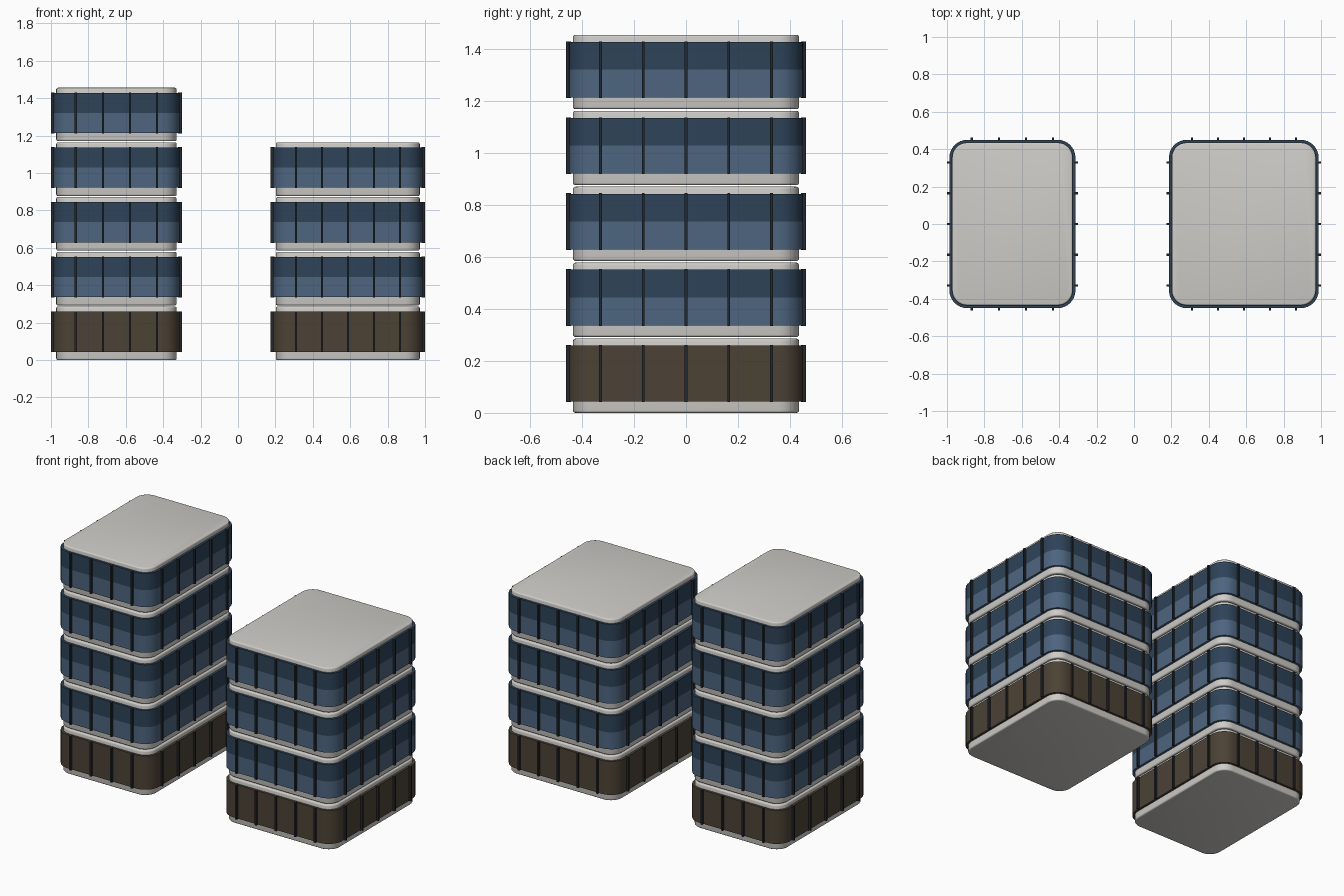
import bpy, bmesh, math

if "Cube" in bpy.data.objects:
    bpy.data.objects.remove(bpy.data.objects["Cube"])

FLOOR = 0.2925          # floor-to-floor pitch
BODY_H = 0.286          # height of one storey block
BAND = (0.044, 0.259)   # glazing band within a storey
SPLIT = 0.152           # height of the tone change in the glass
HALF_Y = 0.45           # glass half depth


def mat(name, rgb):
    m = bpy.data.materials.new(name)
    m.diffuse_color = (*rgb, 1)
    m.use_nodes = True
    m.node_tree.nodes["Principled BSDF"].inputs["Base Color"].default_value = m.diffuse_color
    return m


CONCRETE = mat("pale concrete", (0.62, 0.61, 0.58))
NAVY = mat("dark blue glass", (0.027, 0.056, 0.098))
BLUE = mat("light blue glass", (0.075, 0.130, 0.215))
BROWN = mat("brown lobby glass", (0.072, 0.055, 0.036))
FRAME = mat("dark frame", (0.017, 0.021, 0.026))


def outline(hx, hy, r, n=8):
    """Rounded rectangle, counter-clockwise."""
    pts = []
    for k, (sx, sy) in enumerate([(1, 1), (-1, 1), (-1, -1), (1, -1)]):
        for i in range(n + 1):
            a = math.pi / 2 * (k + i / n)
            pts.append((sx * (hx - r) + r * math.cos(a), sy * (hy - r) + r * math.sin(a)))
    return pts


def loft(name, rings, mats, loc, caps=False, mat_rule=None):
    """Skin a stack of (hx, hy, r, z) rounded rectangles."""
    bm = bmesh.new()
    loops = [[bm.verts.new((x, y, z)) for x, y in outline(hx, hy, r)] for hx, hy, r, z in rings]
    for j, (a, b) in enumerate(zip(loops, loops[1:])):
        for i in range(len(a)):
            k = (i + 1) % len(a)
            f = bm.faces.new((a[i], a[k], b[k], b[i]))
            if mat_rule:
                f.material_index = mat_rule(j)
    if caps:
        bm.faces.new(loops[0][::-1])
        bm.faces.new(loops[-1])
    return finish(name, bm, mats, loc, True)


def finish(name, bm, mats, loc, smooth=False):
    me = bpy.data.meshes.new(name)
    bm.to_mesh(me)
    bm.free()
    for m in mats:
        me.materials.append(m)
    ob = bpy.data.objects.new(name, me)
    ob.location = loc
    bpy.context.collection.objects.link(ob)
    if smooth:
        bpy.ops.object.select_all(action='DESELECT')
        ob.select_set(True)
        bpy.context.view_layer.objects.active = ob
        bpy.ops.object.shade_smooth_by_angle(angle=math.radians(35))
    return ob


def box(bm, c, s):
    res = bmesh.ops.create_cube(bm, size=1)
    for v in res["verts"]:
        v.co = [c[i] + v.co[i] * s[i] for i in range(3)]


def storey(tag, cx, hx, z, xs, lobby):
    loc = (cx, 0, z)
    # concrete block with softened top and bottom edges
    bx, by, r = hx - 0.015, HALF_Y - 0.015, 0.08
    rings = []
    b = 0.009
    for t in (0, 30, 60, 90):
        a = math.radians(t)
        d = b * (1 - math.sin(a))
        rings.append((bx - d, by - d, r - d, b * (1 - math.cos(a))))
    rings += [(x, y, q, BODY_H - h) for x, y, q, h in reversed(rings)]
    loft(tag + "_block", rings, [CONCRETE], loc, True)

    # glass band wrapped around the block
    inner = (hx - 0.02, HALF_Y - 0.02, 0.075)
    outer = (hx, HALF_Y, 0.095)
    band = [(*inner, BAND[0]), (*outer, BAND[0]), (*outer, SPLIT),
            (*outer, BAND[1]), (*inner, BAND[1])]
    mats = [BROWN, BROWN] if lobby else [BLUE, NAVY]
    loft(tag + "_glass_band", band, mats, loc, False, lambda j: int(j >= 2))

    # upright mullions on all four sides
    bm = bmesh.new()
    zc, h = (BAND[0] + BAND[1]) / 2, BAND[1] - BAND[0] + 0.004
    for s in (-1, 1):
        for x in xs:
            box(bm, (x, s * (HALF_Y + 0.003), zc), (0.011, 0.02, h))
        for i in range(-2, 3):
            box(bm, (s * (hx + 0.003), i * 0.1645, zc), (0.02, 0.011, h))
    finish(tag + "_mullions", bm, [FRAME], loc)


def tower(tag, cx, hx, floors, xs):
    for i in range(floors):
        storey(f"{tag}_floor_{i + 1}", cx, hx, i * FLOOR, xs, i == 0)


tower("tall_tower", -0.65, 0.337, 5, [-0.2175, -0.0725, 0.0725, 0.2175])
tower("short_tower", 0.587, 0.400, 4, [i * 0.139 for i in range(-2, 3)])
